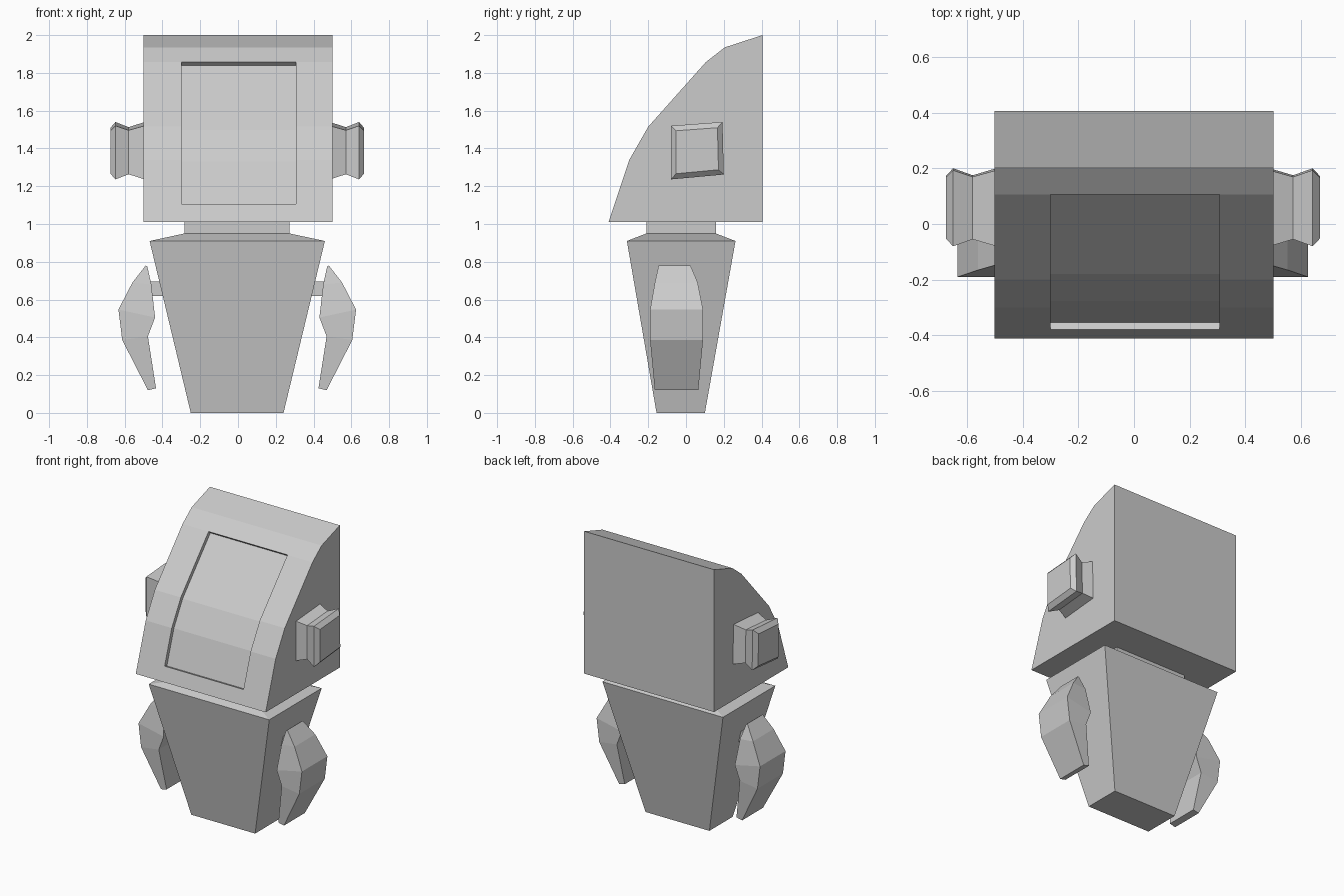
import bpy
import bmesh
from mathutils import Vector

cube = bpy.data.objects.get("Cube")
if cube:
    bpy.data.objects.remove(cube, do_unlink=True)

grey = bpy.data.materials.new("light_grey")
grey.use_nodes = True
grey.diffuse_color = (0.6, 0.6, 0.6, 1)
grey.node_tree.nodes["Principled BSDF"].inputs["Base Color"].default_value = (0.6, 0.6, 0.6, 1)


def loft(name, rings):
    """Skin a row of equal-sized point rings and cap both ends."""
    bm = bmesh.new()
    rows = [[bm.verts.new(p) for p in ring] for ring in rings]
    count = len(rows[0])
    for a, b in zip(rows, rows[1:]):
        for i in range(count):
            j = (i + 1) % count
            bm.faces.new((a[i], a[j], b[j], b[i]))
    bm.faces.new(rows[0][::-1])
    bm.faces.new(rows[-1])
    bmesh.ops.recalc_face_normals(bm, faces=bm.faces)
    mesh = bpy.data.meshes.new(name)
    bm.to_mesh(mesh)
    bm.free()
    mesh.materials.append(grey)
    obj = bpy.data.objects.new(name, mesh)
    bpy.context.collection.objects.link(obj)
    return obj


def rect(x0, x1, y0, y1, z):
    return [(x0, y0, z), (x1, y0, z), (x1, y1, z), (x0, y1, z)]


def prism(name, profile, x0, x1):
    return loft(name, [[(x, y, z) for y, z in profile] for x in (x0, x1)])


def pair(name, rings):
    """Build a part on the left and its mirror on the right."""
    for side, s in (("left", 1), ("right", -1)):
        loft(side + "_" + name, [[(s * x - 0.004, y, z) for x, y, z in r] for r in rings])


# Head: curved front, flat back
curve = [(-0.41, 1.01), (-0.30, 1.34), (-0.20, 1.515), (0.105, 1.857), (0.205, 1.935), (0.405, 2.0)]
head = prism("head", curve + [(0.405, 1.01)], -0.5, 0.5)

# Recessed face panel that follows the curve of the head
face = [Vector(p) for p in [(-0.378, 1.105)] + curve[1:4]]
inner, outer = [], []
for i, p in enumerate(face):
    along = face[min(i + 1, len(face) - 1)] - face[max(i - 1, 0)]
    inward = Vector((along.y, -along.x)).normalized()
    inner.append(p + inward * 0.026)
    outer.append(p - inward * 0.05)
cutter = prism("face_cutter", inner + outer[::-1], -0.3, 0.307)
cutter.hide_render = True
cutter.hide_set(True)
cut = head.modifiers.new("face_recess", "BOOLEAN")
cut.operation = "DIFFERENCE"
cut.solver = "EXACT"
cut.object = cutter
bpy.context.view_layer.objects.active = head
bpy.ops.object.modifier_apply(modifier=cut.name)
bpy.data.objects.remove(cutter, do_unlink=True)

# Tapered body with sloped shoulders, and the neck
loft("body", [rect(-0.25, 0.241, -0.156, 0.10, 0),
              rect(-0.468, 0.46, -0.313, 0.262, 0.91),
              rect(-0.283, 0.272, -0.21, 0.158, 0.95)])
loft("neck", [rect(-0.283, 0.272, -0.21, 0.158, z) for z in (0.95, 1.01)])

# Ears: waisted blocks with a chamfered end, slightly skewed
ear = [(-0.08, 1.236), (0.20, 1.262), (0.193, 1.54), (-0.08, 1.52)]
centre = Vector((0.06, 1.388))
ear_rings = []
for x, scale in ((0.49, 1), (0.575, 0.82), (0.645, 1), (0.671, 0.8)):
    corners = [centre + (Vector(c) - centre) * scale for c in ear]
    ear_rings.append([(x, c.x, c.y) for c in corners])
pair("ear", ear_rings)

# Arms: outer and inner (x, z) with the front and back y at each level
arm = [((0.485, 0.78), (0.476, 0.775), -0.145, 0.024),
       ((0.555, 0.69), (0.455, 0.68), -0.165, 0.062),
       ((0.629, 0.547), (0.435, 0.505), -0.19, 0.09),
       ((0.609, 0.386), (0.473, 0.405), -0.19, 0.09),
       ((0.473, 0.12), (0.43, 0.13), -0.165, 0.065)]
pair("arm", [[(o[0], y0, o[1]), (o[0], y1, o[1]), (i[0], y1, i[1]), (i[0], y0, i[1])]
             for o, i, y0, y1 in arm])

# Pins joining arms to body
pair("arm_pin", [rect(0.37, 0.47, -0.085, -0.01, z) for z in (0.62, 0.695)])
